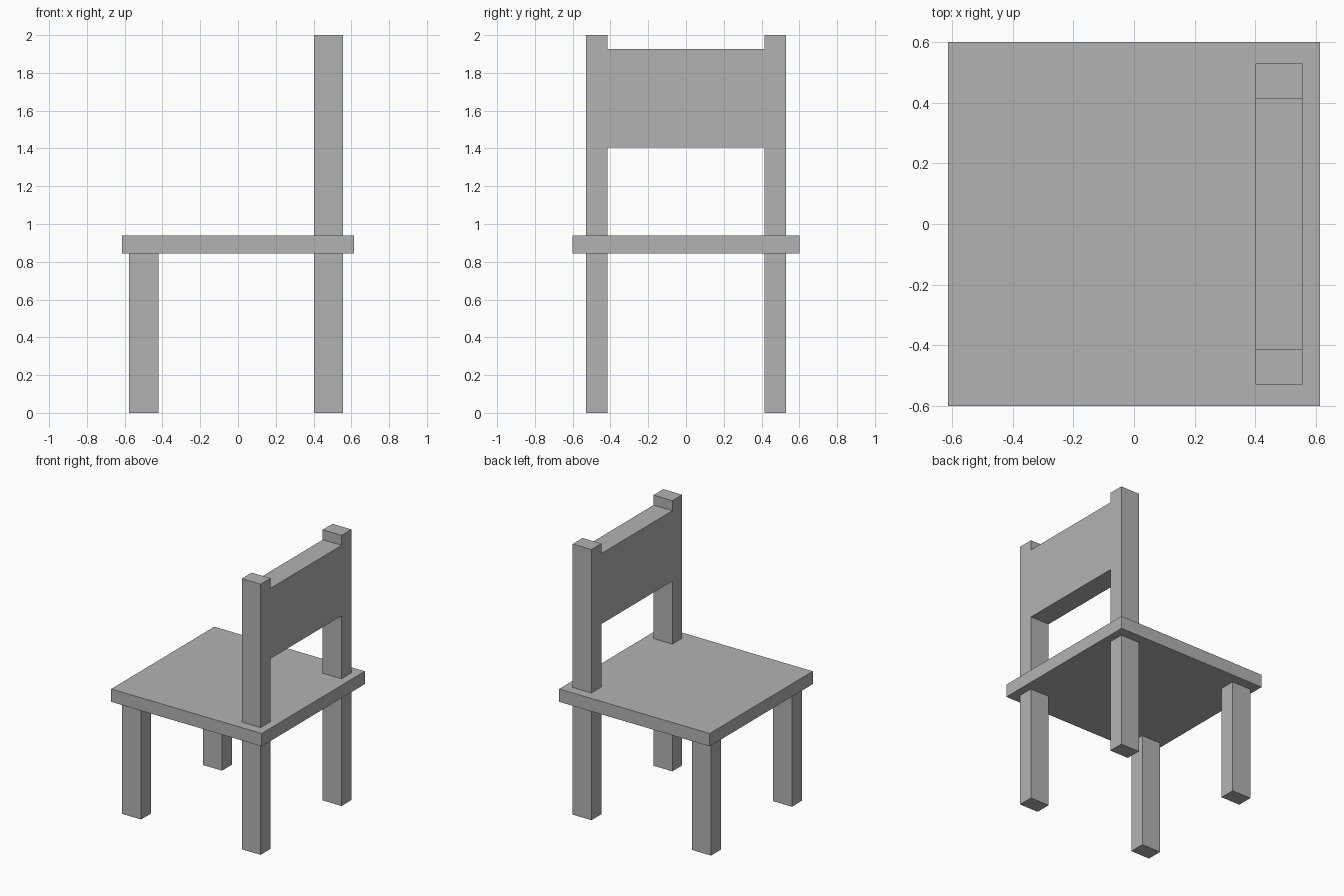
import bpy

# Remove the default object
cube = bpy.data.objects.get("Cube")
if cube:
    bpy.data.objects.remove(cube, do_unlink=True)

# Single plain grey material
grey = bpy.data.materials.new("plain_grey")
grey.use_nodes = True
COLOUR = (0.45, 0.45, 0.45, 1)
grey.diffuse_color = COLOUR
grey.node_tree.nodes["Principled BSDF"].inputs["Base Color"].default_value = COLOUR


def box(name, xs, ys, zs):
    """Add a box spanning the given x, y and z ranges."""
    spans = (xs, ys, zs)
    bpy.ops.mesh.primitive_cube_add(size=1, location=[(a + b) / 2 for a, b in spans])
    obj = bpy.context.object
    obj.name = name
    obj.scale = [b - a for a, b in spans]
    bpy.ops.object.transform_apply(location=False, rotation=False, scale=True)
    obj.data.materials.append(grey)
    return obj


SEAT_BOTTOM, SEAT_TOP = 0.845, 0.94
POST_X = (0.402, 0.556)
LEG_X = (-0.576, -0.421)
INNER, OUTER = 0.415, 0.53

# Seat slab
box("seat", (-0.615, 0.615), (-0.602, 0.602), (SEAT_BOTTOM, SEAT_TOP))

# Legs and back posts, one set on each side
for side, ys in (("near", (-OUTER, -INNER)), ("far", (INNER, OUTER))):
    box(f"short_leg_{side}", LEG_X, ys, (0, SEAT_BOTTOM))
    box(f"post_leg_{side}", POST_X, ys, (0, SEAT_BOTTOM))
    box(f"back_post_{side}", POST_X, ys, (SEAT_TOP, 2))

# Backrest panel, flush with the posts
box("backrest", POST_X, (-INNER, INNER), (1.405, 1.926))
